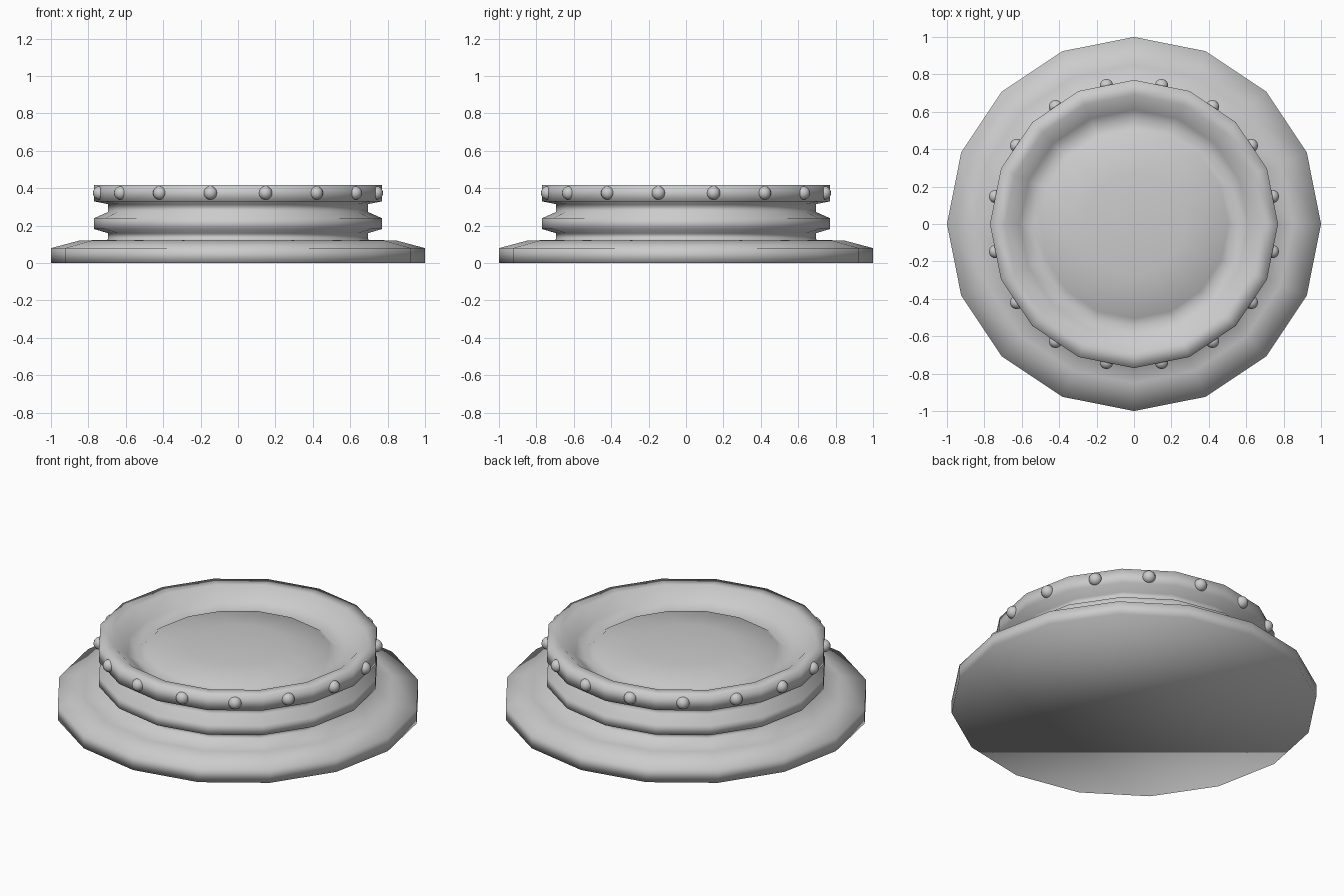
import bpy, bmesh, math

if "Cube" in bpy.data.objects:
    bpy.data.objects.remove(bpy.data.objects["Cube"])

SIDES = 16


def finish(name, bm):
    for f in bm.faces:
        f.smooth = True
    mesh = bpy.data.meshes.new(name)
    bm.to_mesh(mesh)
    bm.free()
    obj = bpy.data.objects.new(name, mesh)
    bpy.context.collection.objects.link(obj)
    return obj


def lathe(name, profile):
    """Revolve (radius, z) points, with a flat bottom and a top point on the axis."""
    bm = bmesh.new()
    top = bm.verts.new((0, 0, profile[-1][1]))
    rings = []
    for r, z in profile[:-1]:
        rings.append([bm.verts.new((r * math.cos(2 * math.pi * i / SIDES),
                                    r * math.sin(2 * math.pi * i / SIDES), z))
                      for i in range(SIDES)])
    bm.faces.new(rings[0][::-1])
    for i in range(SIDES):
        j = (i + 1) % SIDES
        for a, b in zip(rings, rings[1:]):
            bm.faces.new((a[i], a[j], b[j], b[i]))
        bm.faces.new((top, rings[-1][i], rings[-1][j]))
    return finish(name, bm)


# Flanged base, grooved neck, rim and domed dish in one turned profile
lathe("turned_body", [
    (1.0, 0), (1.0, 0.08), (0.85, 0.12),                    # base flange
    (0.695, 0.125), (0.695, 0.16),                          # lower groove
    (0.77, 0.182), (0.77, 0.24),                            # middle band
    (0.695, 0.273), (0.695, 0.315),                         # upper groove
    (0.77, 0.33), (0.77, 0.418), (0.69, 0.418),             # rim
    (0.61, 0.355), (0.545, 0.318), (0.505, 0.346),          # trough
    (0.27, 0.374), (0, 0.383)])                             # dome

# Small round studs, one centred on each rim face
for i in range(SIDES):
    a = 2 * math.pi * (i + 0.5) / SIDES
    bm = bmesh.new()
    bmesh.ops.create_uvsphere(bm, u_segments=16, v_segments=10, radius=0.036)
    stud = finish(f"rim_stud_{i + 1}", bm)
    stud.location = (0.754 * math.cos(a), 0.754 * math.sin(a), 0.375)
